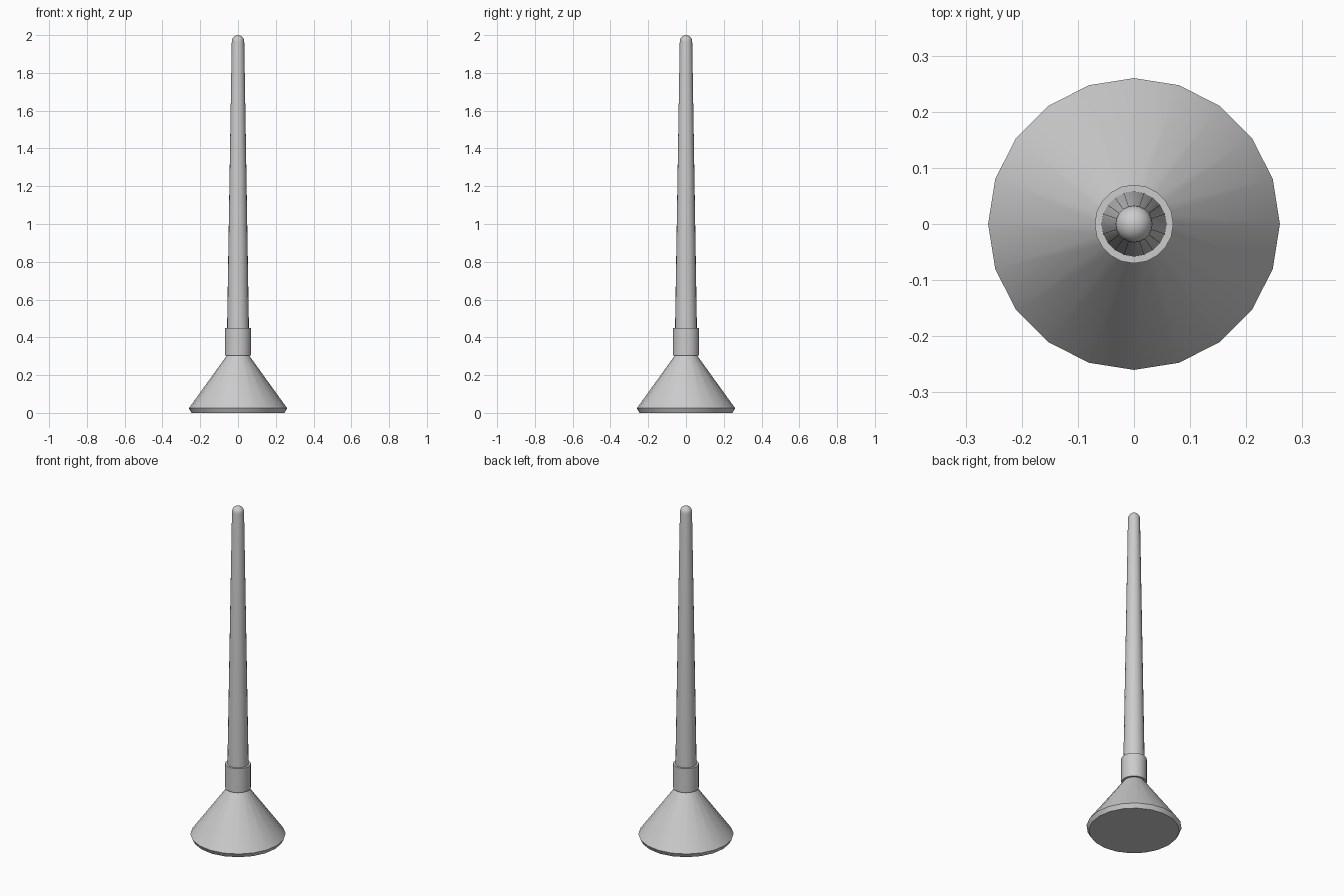
import bpy, bmesh, math

if "Cube" in bpy.data.objects:
    bpy.data.objects.remove(bpy.data.objects["Cube"])

SIDES = 20


def lathe(name, profile):
    """Revolve (radius, z) points around z; radius 0 makes a pole, open ends get capped."""
    bm = bmesh.new()
    rings = []
    for r, z in profile:
        if r == 0:
            rings.append([bm.verts.new((0, 0, z))] * SIDES)
        else:
            rings.append([bm.verts.new((r * math.cos(math.tau * i / SIDES),
                                        r * math.sin(math.tau * i / SIDES), z))
                          for i in range(SIDES)])
    for low, high in zip(rings, rings[1:]):
        for i in range(SIDES):
            j = (i + 1) % SIDES
            bm.faces.new(dict.fromkeys((low[i], low[j], high[j], high[i])))
    for ring, (r, z) in ((rings[0], profile[0]), (rings[-1], profile[-1])):
        if r > 0:
            bm.faces.new(ring)
    bmesh.ops.recalc_face_normals(bm, faces=bm.faces)
    mesh = bpy.data.meshes.new(name)
    bm.to_mesh(mesh)
    bm.free()
    obj = bpy.data.objects.new(name, mesh)
    bpy.context.collection.objects.link(obj)
    bpy.ops.object.select_all(action='DESELECT')
    obj.select_set(True)
    bpy.context.view_layer.objects.active = obj
    bpy.ops.object.shade_smooth_by_angle(angle=math.radians(30))
    return obj


# Flared foot with a thin chamfered rim
lathe("flared_base", [(0.247, 0), (0.26, 0.025), (0.058, 0.305)])

# Sleeve joining the foot and the shaft
lathe("collar", [(0.07, 0.305), (0.07, 0.45)])

# Tapered shaft with a rounded tip
R = 0.033
dome = [(R * math.cos(a), 2 - R + R * math.sin(a))
        for a in (math.pi / 2 * k / 6 for k in range(6))]
lathe("tapered_shaft", [(0.058, 0.44)] + dome + [(0, 2)])
